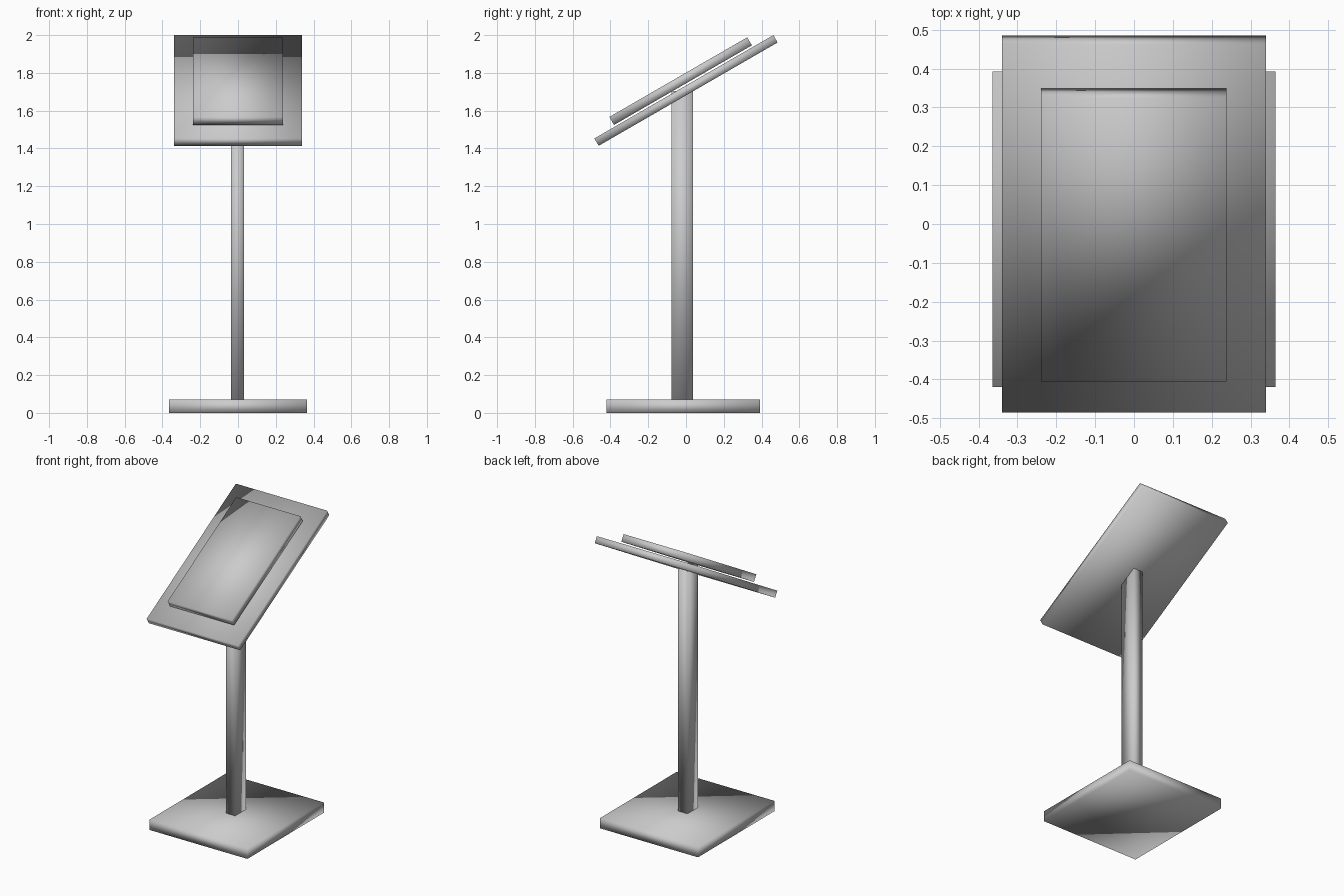
import bpy
import math

default_cube = bpy.data.objects.get("Cube")
if default_cube:
    bpy.data.objects.remove(default_cube, do_unlink=True)

# One plain grey for the whole stand
grey = bpy.data.materials.new("light_grey")
grey.use_nodes = True
colour = (0.6, 0.6, 0.6, 1.0)
grey.diffuse_color = colour
grey.node_tree.nodes["Principled BSDF"].inputs["Base Color"].default_value = colour


def box(name, size, centre, tilt=0.0):
    """Softly shaded box, tilted about the x axis."""
    bpy.ops.mesh.primitive_cube_add(size=1, location=centre)
    obj = bpy.context.object
    obj.name = name
    obj.scale = size
    bpy.ops.object.transform_apply(location=False, rotation=False, scale=True)
    obj.rotation_euler.x = tilt
    obj.data.materials.append(grey)
    bpy.ops.object.shade_smooth()
    return obj


TILT = math.radians(30)
BOARD_Z = 1.707
SCREEN_LIFT = 0.057  # distance between board and screen centres

# Foot and post
box("base_plate", (0.728, 0.812, 0.07), (0, -0.014, 0.035))
box("post", (0.07, 0.114, 1.638), (-0.002, -0.02, 0.884))

# Tilted backing board with the slimmer screen panel floating just above it
box("backing_board", (0.68, 1.094, 0.045), (0, 0, BOARD_Z), TILT)
box("screen_panel", (0.477, 0.843, 0.049),
    (-0.001, -SCREEN_LIFT * math.sin(TILT), BOARD_Z + SCREEN_LIFT * math.cos(TILT)),
    TILT)
